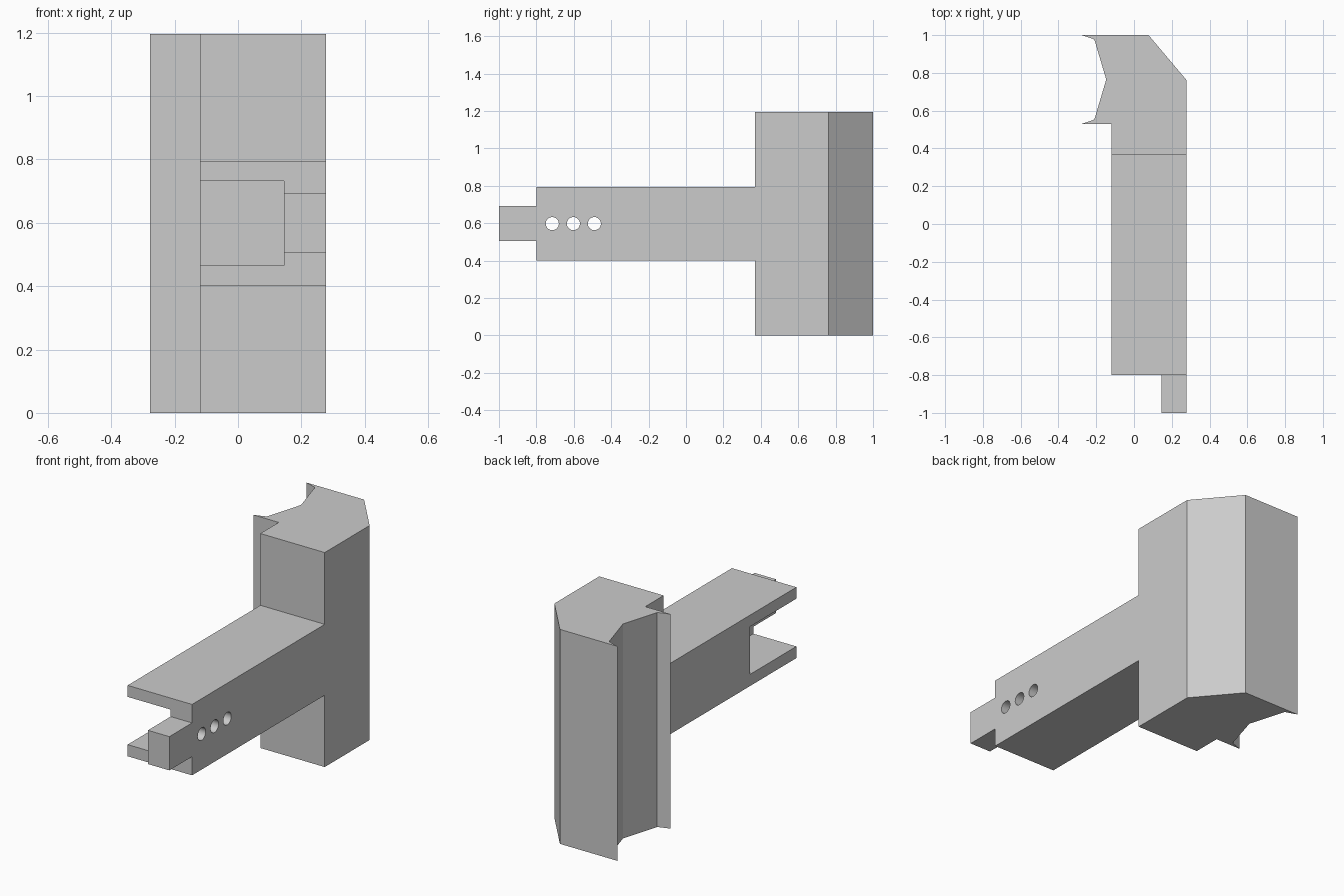
import bpy, bmesh
from math import radians
from mathutils import Matrix, Vector

cube = bpy.data.objects.get("Cube")
if cube:
    bpy.data.objects.remove(cube, do_unlink=True)

GREY = (0.6, 0.6, 0.6, 1)
grey = bpy.data.materials.new("plain grey")
grey.use_nodes = True
grey.diffuse_color = GREY
grey.node_tree.nodes["Principled BSDF"].inputs["Base Color"].default_value = GREY


def make_object(name, bm):
    bmesh.ops.recalc_face_normals(bm, faces=bm.faces)
    mesh = bpy.data.meshes.new(name)
    bm.to_mesh(mesh)
    bm.free()
    mesh.materials.append(grey)
    obj = bpy.data.objects.new(name, mesh)
    bpy.context.collection.objects.link(obj)
    return obj


def box(name, low, high):
    low, high = Vector(low), Vector(high)
    bm = bmesh.new()
    place = Matrix.Translation((low + high) / 2) @ Matrix.Diagonal((*(high - low), 1))
    bmesh.ops.create_cube(bm, size=1, matrix=place)
    return make_object(name, bm)


def prism(name, outline, height):
    bm = bmesh.new()
    face = bm.faces.new([bm.verts.new((x, y, 0)) for x, y in outline])
    top = bmesh.ops.extrude_face_region(bm, geom=[face], use_keep_orig=True)
    moved = [v for v in top["geom"] if isinstance(v, bmesh.types.BMVert)]
    bmesh.ops.translate(bm, verts=moved, vec=(0, 0, height))
    return make_object(name, bm)


def cut(obj, cutter):
    cutter.hide_render = True
    mod = obj.modifiers.new("cut", 'BOOLEAN')
    mod.operation = 'DIFFERENCE'
    mod.solver = 'EXACT'
    mod.object = cutter
    bpy.context.view_layer.objects.active = obj
    bpy.ops.object.modifier_apply(modifier=mod.name)
    bpy.data.objects.remove(cutter, do_unlink=True)


LEFT, INNER, RIGHT = -0.12, 0.145, 0.277
ARM_END, MID_Z = -0.8, 0.598

# Tall column with a chamfered back corner and a notched, barbed side
prism("column", [
    (-0.277, 1), (0.077, 1), (RIGHT, 0.763), (RIGHT, 0.368), (LEFT, 0.368),
    (LEFT, 0.53), (-0.277, 0.53), (-0.21, 0.553), (-0.147, 0.765), (-0.21, 0.977),
], 1.195)

# Arm with an open slot and three round holes through its side wall
arm = box("arm", (LEFT, ARM_END, 0.4), (RIGHT, 0.368, 0.795))
cut(arm, box("slot_cutter", (LEFT - 0.1, ARM_END - 0.1, 0.465), (INNER, -0.39, 0.731)))
for y in (-0.715, -0.602, -0.49):
    bm = bmesh.new()
    bmesh.ops.create_cone(
        bm, cap_ends=True, segments=32, radius1=0.035, radius2=0.035, depth=0.3,
        matrix=Matrix.Translation((0.21, y, MID_Z)) @ Matrix.Rotation(radians(90), 4, 'Y'))
    cut(arm, make_object("hole_cutter", bm))

# Tongue at the end of the arm
box("tongue", (INNER, -1, 0.504), (RIGHT, ARM_END, 0.692))

# Smooth hole walls, sharp corners elsewhere
bpy.ops.object.select_all(action='DESELECT')
arm.select_set(True)
bpy.context.view_layer.objects.active = arm
bpy.ops.object.shade_smooth_by_angle(angle=radians(30))
